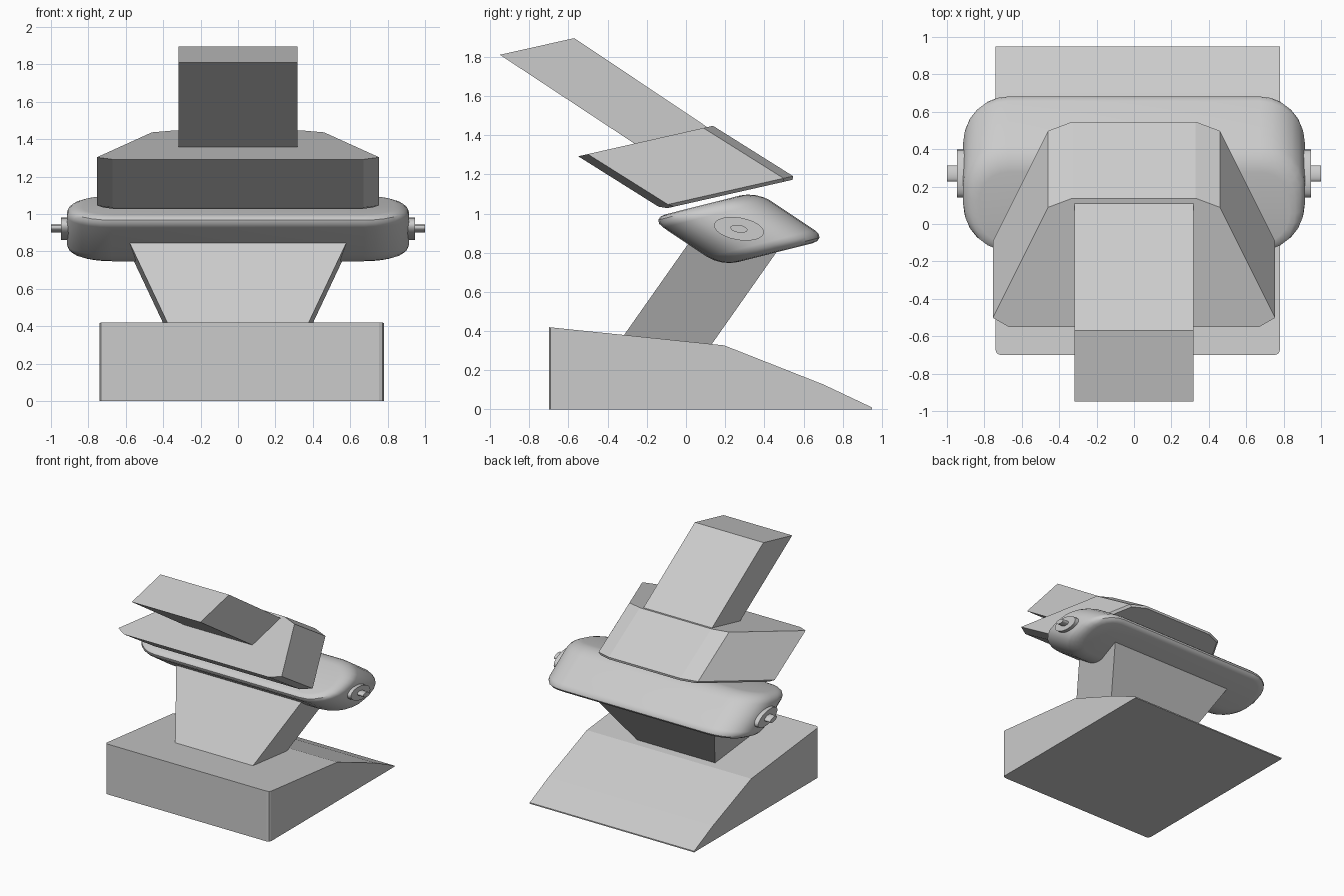
import bpy, bmesh
from math import sin, cos, pi, radians
from mathutils import Matrix, Vector

if "Cube" in bpy.data.objects:
    bpy.data.objects.remove(bpy.data.objects["Cube"])


def finish(name, bm, matrix=None, smooth=False):
    if matrix:
        bmesh.ops.transform(bm, matrix=matrix, verts=bm.verts)
    bmesh.ops.recalc_face_normals(bm, faces=bm.faces)
    me = bpy.data.meshes.new(name)
    bm.to_mesh(me)
    bm.free()
    ob = bpy.data.objects.new(name, me)
    bpy.context.collection.objects.link(ob)
    if smooth:
        bpy.ops.object.select_all(action='DESELECT')
        ob.select_set(True)
        bpy.context.view_layer.objects.active = ob
        bpy.ops.object.shade_smooth_by_angle(angle=radians(35))
    return ob


def prism(outline, vec, offset=(0, 0, 0)):
    """Extrude a closed loop of 3D points along a vector."""
    bm = bmesh.new()
    vs = [bm.verts.new(Vector(p) + Vector(offset)) for p in outline]
    face = bm.faces.new(vs)
    ext = bmesh.ops.extrude_face_region(bm, geom=[face], use_keep_orig=True)
    moved = [g for g in ext['geom'] if isinstance(g, bmesh.types.BMVert)]
    bmesh.ops.translate(bm, verts=moved, vec=vec)
    bmesh.ops.recalc_face_normals(bm, faces=bm.faces)
    return bm


def bevel(bm, edges, width, segments):
    bmesh.ops.bevel(bm, geom=edges, offset=width, segments=segments,
                    profile=0.5, affect='EDGES', clamp_overlap=True)


def lean(centre, u, w):
    """Sheared frame: local y runs along u, local z along w (both in the yz plane)."""
    u, w = Vector(u).normalized(), Vector(w).normalized()
    return Matrix(((1, 0, 0, 0),
                   (0, u.x, w.x, centre[0]),
                   (0, u.y, w.y, centre[1]),
                   (0, 0, 0, 1)))


def flat_edges(bm, z):
    return [e for e in bm.edges if all(abs(v.co.z - z) < 1e-5 for v in e.verts)]


# Wedge base with rounded corner edges
profile = [(-.70, 0), (-.70, .42), (.195, .327), (.70, .128), (.95, .01), (.95, 0)]
bm = prism([(-.74, y, z) for y, z in profile], (1.52, 0, 0))
upright = [e for e in bm.edges
           if abs(e.verts[0].co.z - e.verts[1].co.z) > .005
           and all(abs(v.co.y + .70) < 1e-5 for v in e.verts)]
bevel(bm, upright, .025, 2)
finish("base", bm)

# Flaring neck between base and body
bm = bmesh.new()
rings = [((-.33, .36), (.115, .31), .35), ((.05, .90), (.495, .85), .605)]
loops = [[bm.verts.new(p) for p in ((-w, *a), (w, *a), (w, *b), (-w, *b))]
         for a, b, w in rings]
for loop in loops:
    bm.faces.new(loop)
for i in range(4):
    j = (i + 1) % 4
    bm.faces.new((loops[0][i], loops[0][j], loops[1][j], loops[1][i]))
finish("neck", bm)

# Rounded, sheared body
body_frame = lean((.27, .922), (.547, .138), (-.367, .245))
hx, hy, hz, r = .915, .282, .22, .24
outline = []
for k, (sx, sy) in enumerate(((1, 1), (-1, 1), (-1, -1), (1, -1))):
    for i in range(7):
        a = pi / 2 * (k + i / 6)
        outline.append((sx * (hx - r) + r * cos(a), sy * (hy - r) + r * sin(a), -hz))
bm = prism(outline, (0, 0, 2 * hz))
bevel(bm, flat_edges(bm, -hz) + flat_edges(bm, hz), .085, 4)
finish("body", bm, body_frame, True)

# Side knobs: wide collar and thin spindle, sharing the body's lean
for side, s in (("left", -1), ("right", 1)):
    for part, rad, end in (("collar", .10, .945), ("spindle", .034, 1.0)):
        ring = [(.85 * s, rad * cos(2 * pi * i / 24), rad * sin(2 * pi * i / 24))
                for i in range(24)]
        bm = prism(ring, ((end - .85) * s, 0, 0))
        finish(f"{side}_knob_{part}", bm, body_frame, True)

# Upper housing: chamfered trapezoid slab, origin at its top front edge
half = [(.67, 0), (.755, .05), (.46, .655), (.33, .705)]
outline = [(x, y, 0) for x, y in half] + [(-x, y, 0) for x, y in reversed(half)]
bm = prism(outline, (0, 0, -.508))
bevel(bm, flat_edges(bm, -.508), .025, 1)
finish("upper_housing", bm, lean((-.55, 1.292), (.685, .155), (-.43, .27)))

# Leaning paper feed block
sheet = [(-.95, 1.81), (-.57, 1.895), (.11, 1.44), (-.26, 1.355)]
finish("feed_block", prism([(-.317, y, z) for y, z in sheet], (.634, 0, 0)))
